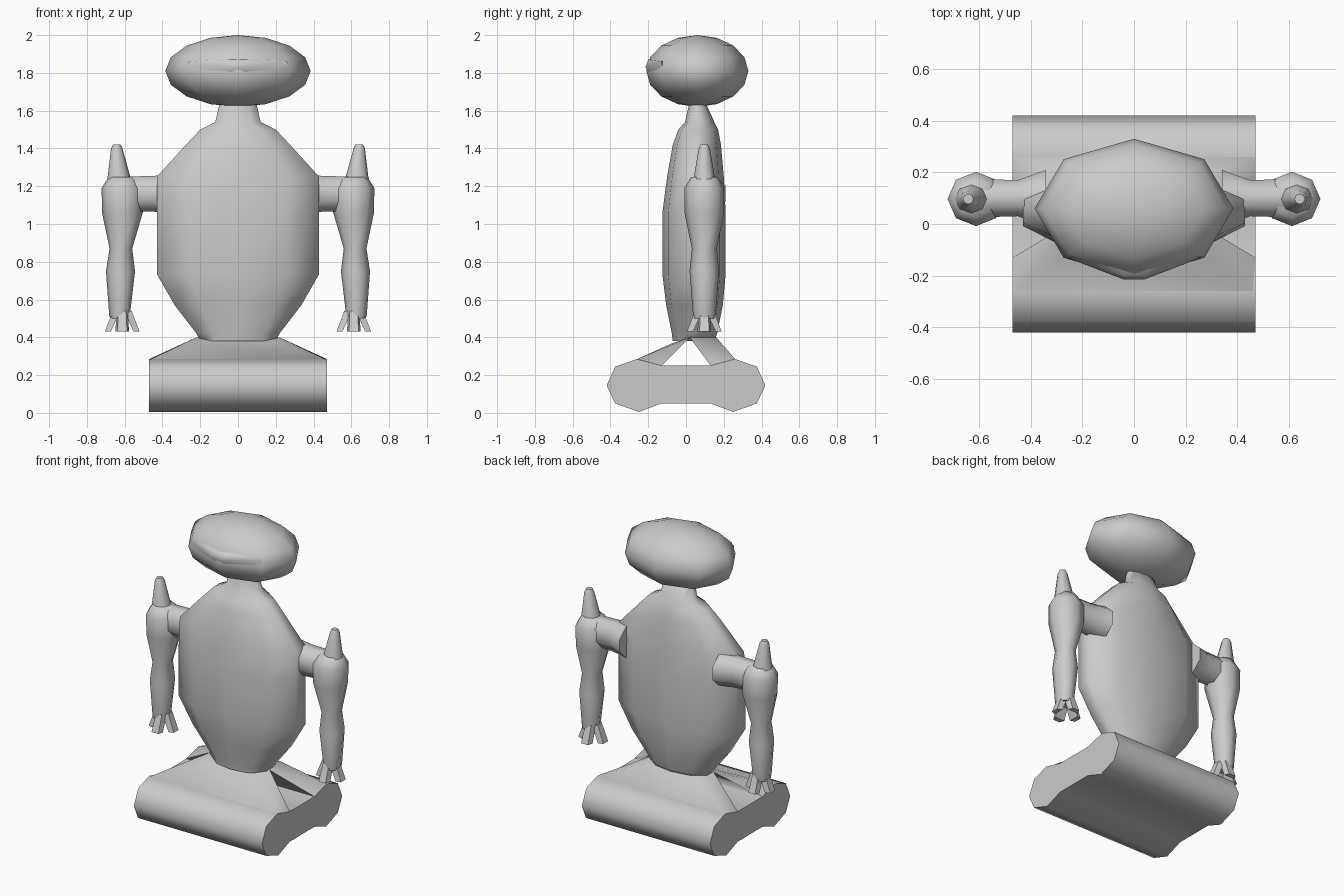
import bpy, bmesh, math
from mathutils import Vector

cube = bpy.data.objects.get("Cube")
if cube:
    bpy.data.objects.remove(cube, do_unlink=True)

grey = bpy.data.materials.new("plain grey")
grey.use_nodes = True
grey.diffuse_color = (0.6, 0.6, 0.6, 1)
grey.node_tree.nodes["Principled BSDF"].inputs["Base Color"].default_value = (0.6, 0.6, 0.6, 1)


def finish(name, bm, angle=60):
    bmesh.ops.recalc_face_normals(bm, faces=bm.faces)
    mesh = bpy.data.meshes.new(name)
    bm.to_mesh(mesh)
    bm.free()
    mesh.materials.append(grey)
    obj = bpy.data.objects.new(name, mesh)
    bpy.context.collection.objects.link(obj)
    bpy.ops.object.select_all(action='DESELECT')
    obj.select_set(True)
    bpy.context.view_layer.objects.active = obj
    bpy.ops.object.shade_smooth_by_angle(angle=math.radians(angle))
    return obj


def loft(name, rings, angle=60):
    """Skin a list of equal-length point rings and cap both ends."""
    bm = bmesh.new()
    loops = [[bm.verts.new(p) for p in ring] for ring in rings]
    n = len(loops[0])
    for a, b in zip(loops, loops[1:]):
        for i in range(n):
            j = (i + 1) % n
            bm.faces.new((a[i], a[j], b[j], b[i]))
    bm.faces.new(loops[0])
    bm.faces.new(loops[-1])
    return finish(name, bm, angle)


def hull(name, points, angle=60):
    bm = bmesh.new()
    for p in points:
        bm.verts.new(p)
    bmesh.ops.convex_hull(bm, input=bm.verts)
    return finish(name, bm, angle)


def ellipse(cx, cy, z, rx, ry, n=8):
    turns = [2 * math.pi * i / n for i in range(n)]
    return [(cx + rx * math.cos(t), cy + ry * math.sin(t), z) for t in turns]


def both_sides(half):
    return [(s * x, y, z) for x, y, z in half for s in (-1, 1)]


# Base: lobed side profile extruded across the width
lobe = [(.13, .05), (.25, .005), (.375, .05), (.42, .145), (.375, .245), (.26, .285), (.13, .25)]
profile = lobe + [(-y, z) for y, z in reversed(lobe)]
loft("base", [[(x, y, z) for y, z in profile] for x in (-.47, .47)])

# Hips: two wedges that rise from the base and leave a gap between them
hull("front_hip", both_sides([(.47, -.27, .28), (.47, -.13, .25), (.19, -.07, .37), (.22, .02, .4)]))
hull("rear_hip", both_sides([(.47, .26, .285), (.47, .13, .25), (.2, .16, .4), (.22, .02, .4)]))

# Torso and neck: height, half width, front, back
section = [(1, .3), (.6, .82), (0, 1), (-.6, .82), (-1, .3),
           (-1, -.3), (-.6, -.82), (0, -1), (.6, -.82), (1, -.3)]
levels = [(.38, .2, -.07, .15), (.42, .22, -.075, .165), (.57, .335, -.105, .195),
          (.735, .43, -.125, .21), (1.06, .43, -.125, .21), (1.25, .43, -.1, .2),
          (1.42, .275, -.07, .185), (1.5, .2, -.04, .17), (1.54, .12, -.005, .15),
          (1.65, .095, .02, .1)]
loft("torso", [[(w * u, (f + b) / 2 + v * (b - f) / 2, z) for u, v in section]
               for z, w, f, b in levels], 70)

# Head: eight-sided flattened ball with a forward brow ridge
bm = bmesh.new()
bmesh.ops.create_uvsphere(bm, u_segments=8, v_segments=8, radius=1)
for v in bm.verts:
    v.co = Vector((v.co.x * .385, .06 + v.co.y * .27, 1.81 + v.co.z * .19))
finish("head", bm, 180)
hull("brow", both_sides([(.27, -.12, 1.81), (.26, -.13, 1.86), (.04, -.215, 1.83),
                         (.04, -.2, 1.87), (.1, -.1, 1.89), (.03, -.19, 1.79)]))

# Arms, with a shoulder bar, a spike and four splayed fingers each
for side, s in (("left", 1), ("right", -1)):
    bar = []
    for x, ry, rz in ((.34, .11, .1), (.45, .07, .095), (.62, .075, .09)):
        bar.append([(s * x, .1 + ry * math.cos(t), 1.16 + rz * math.sin(t))
                    for t in [math.pi * (i + .5) / 4 for i in range(8)]])
    bar = [[(x, .1 + (y - .1) * 1.08, 1.16 + (z - 1.16) * 1.08) for x, y, z in r] for r in bar]
    loft(side + "_shoulder", bar)

    arm = [(.5, .625, .052, .058), (.52, .627, .055, .06), (.75, .622, .077, .078),
           (.87, .62, .06, .066), (1.06, .612, .108, .105), (1.19, .612, .11, .105),
           (1.25, .615, .07, .07)]
    loft(side + "_arm", [ellipse(s * x, .097, z, rx, ry) for z, x, rx, ry in arm], 70)

    spike = [(1.22, .63, .068, .062), (1.25, .63, .06, .055), (1.4, .642, .03, .03), (1.42, .642, .02, .02)]
    loft(side + "_spike", [ellipse(s * x, .097, z, rx, ry) for z, x, rx, ry in spike])

    for k in range(4):
        t = k * math.pi / 2
        out, across = Vector((math.cos(t), math.sin(t), 0)), Vector((-math.sin(t), math.cos(t), 0))
        rings = []
        for z, near, far, half in ((.54, .01, .05, .03), (.43, .06, .092, .036)):
            centre = Vector((s * .613, .097, z))
            rings.append([centre + out * r + across * h
                          for r, h in ((near, -half), (far, -half * .7), (far, half * .7), (near, half))])
        loft(f"{side}_finger_{k + 1}", rings, 30)
